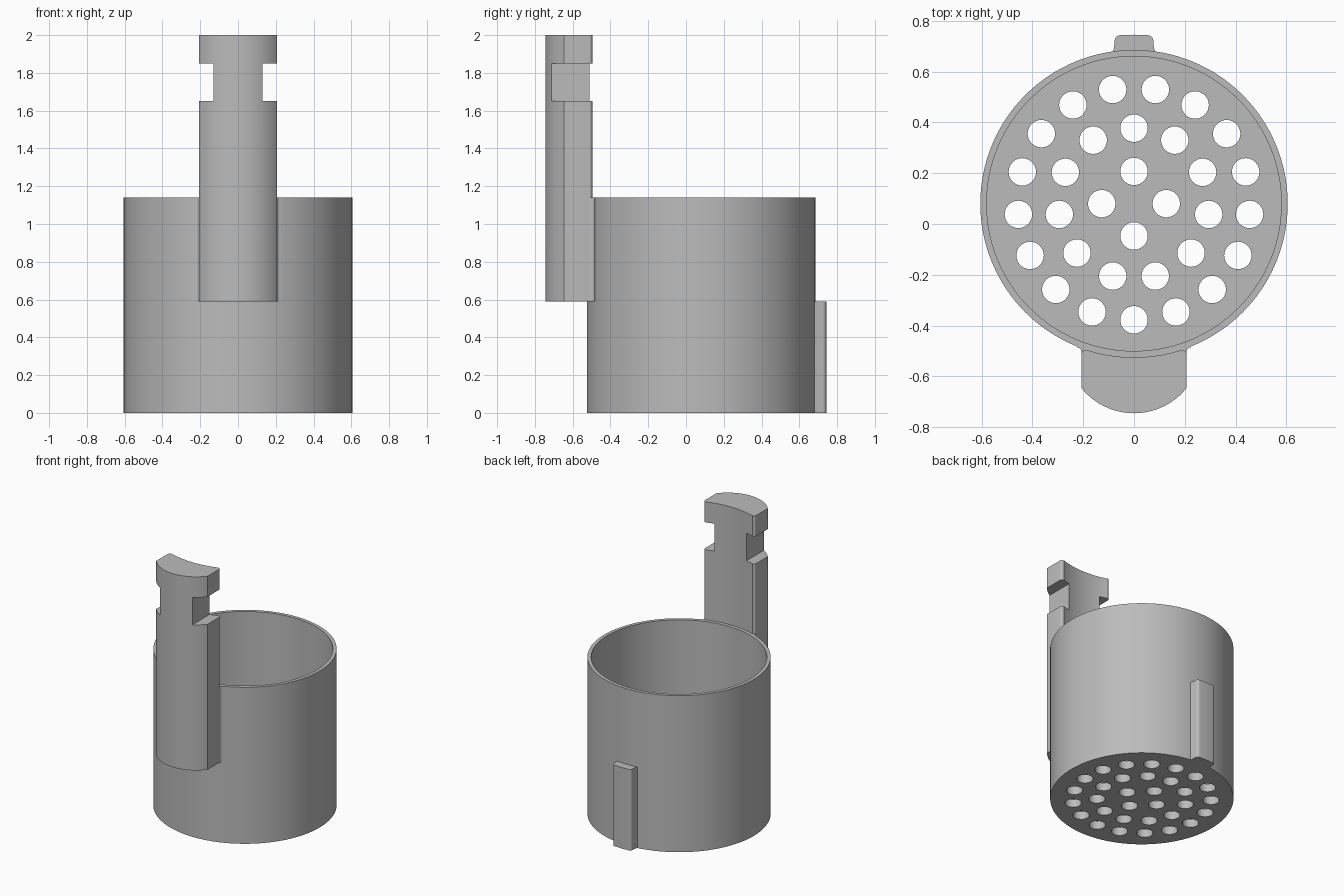
import bpy, bmesh, math

if "Cube" in bpy.data.objects:
    bpy.data.objects.remove(bpy.data.objects["Cube"], do_unlink=True)

CY = 0.08        # y of the cup axis
R = 0.605        # cup outer radius
BORE = 0.58      # cup inner radius
RIM = 1.14       # cup height
FLOOR = 0.06     # floor thickness
STEP = 0.59      # height where the handle starts and the rear key ends

grey = bpy.data.materials.new("plain grey")
grey.use_nodes = True
grey.diffuse_color = (0.5, 0.5, 0.5, 1)
grey.node_tree.nodes["Principled BSDF"].inputs["Base Color"].default_value = (0.5, 0.5, 0.5, 1)


def arc(cx, cy, r, a0, a1, n):
    """Points along an arc, angles in degrees."""
    angles = [math.radians(a0 + (a1 - a0) * i / n) for i in range(n + 1)]
    return [(cx + r * math.cos(a), cy + r * math.sin(a)) for a in angles]


def circle(cx, cy, r, n):
    return arc(cx, cy, r, 0, 360, n)[:-1]


def mirrored(half):
    """Close a right-hand outline by reflecting it across x = 0."""
    return half + [(-x, y) for x, y in reversed(half) if abs(x) > 1e-5]


def prism(name, outlines, z0, z1):
    """Extrude flat outlines between two heights."""
    bm = bmesh.new()
    for outline in outlines:
        low = [bm.verts.new((x, y, z0)) for x, y in outline]
        high = [bm.verts.new((x, y, z1)) for x, y in outline]
        bm.faces.new(low)
        bm.faces.new(high)
        for i in range(len(low)):
            j = (i + 1) % len(low)
            bm.faces.new((low[i], low[j], high[j], high[i]))
    bmesh.ops.recalc_face_normals(bm, faces=bm.faces)
    mesh = bpy.data.meshes.new(name)
    bm.to_mesh(mesh)
    bm.free()
    mesh.materials.append(grey)
    obj = bpy.data.objects.new(name, mesh)
    bpy.context.collection.objects.link(obj)
    return obj


def activate(obj):
    bpy.ops.object.select_all(action="DESELECT")
    obj.select_set(True)
    bpy.context.view_layer.objects.active = obj


def combine(obj, other, operation):
    mod = obj.modifiers.new("cut", "BOOLEAN")
    mod.operation, mod.solver, mod.object = operation, "EXACT", other
    activate(obj)
    bpy.ops.object.modifier_apply(modifier=mod.name)
    bpy.data.objects.remove(other, do_unlink=True)


# Cup with a perforated floor: rings of (radius, count, start angle)
cup = prism("cup", [circle(0, CY, R, 128)], 0, RIM)
combine(cup, prism("bore", [circle(0, CY, BORE, 128)], FLOOR, RIM + 0.1), "DIFFERENCE")
holes = []
for radius, count, start in ((0.127, 4, 90), (0.297, 11, 90), (0.457, 17, -90)):
    holes += [circle(x, y, 0.054, 32)
              for x, y in arc(0, CY, radius, start, start + 360, count)[:-1]]
combine(cup, prism("holes", holes, -0.1, FLOOR + 0.1), "DIFFERENCE")

# Handle: bowed front, flat sides, hollow back that follows the cup
W = 0.207
bow = math.degrees(math.acos(W / 0.265))
front = arc(0, -0.48, 0.265, -90, -bow, 12)
hollow = arc(0, CY, R, -71.8, -90, 12)
corner = arc(W - 0.015, -0.512, 0.015, 0, 90, 4)
handle = prism("handle", [mirrored(front + corner + hollow)], STEP, 2)
notches = [[(s * 0.13, -1), (s * 0.4, -1), (s * 0.4, -0.3), (s * 0.13, -0.3)] for s in (1, -1)]
combine(handle, prism("notches", notches, 1.65, 1.85), "DIFFERENCE")

# Flared root that blends the handle into the cup wall
flare = arc(W + 0.018, -0.503, 0.018, 180, 90, 5)
inside = arc(0, CY, R - 0.012, -67.5, -90, 12)
root = prism("handle_root", [mirrored([(0, -0.56), (W, -0.56)] + flare + inside)], STEP, RIM)

# Rear key with rounded outer corners
key_half = [(0, 0.672), (0.086, 0.672), (0.079, 0.69)] + arc(0.055, 0.722, 0.021, 0, 90, 6) + [(0, 0.745)]
key = prism("rear_key", [mirrored(key_half)], 0, STEP)

for obj in (cup, handle, root, key):
    activate(obj)
    bpy.ops.object.shade_smooth_by_angle(angle=math.radians(25))
